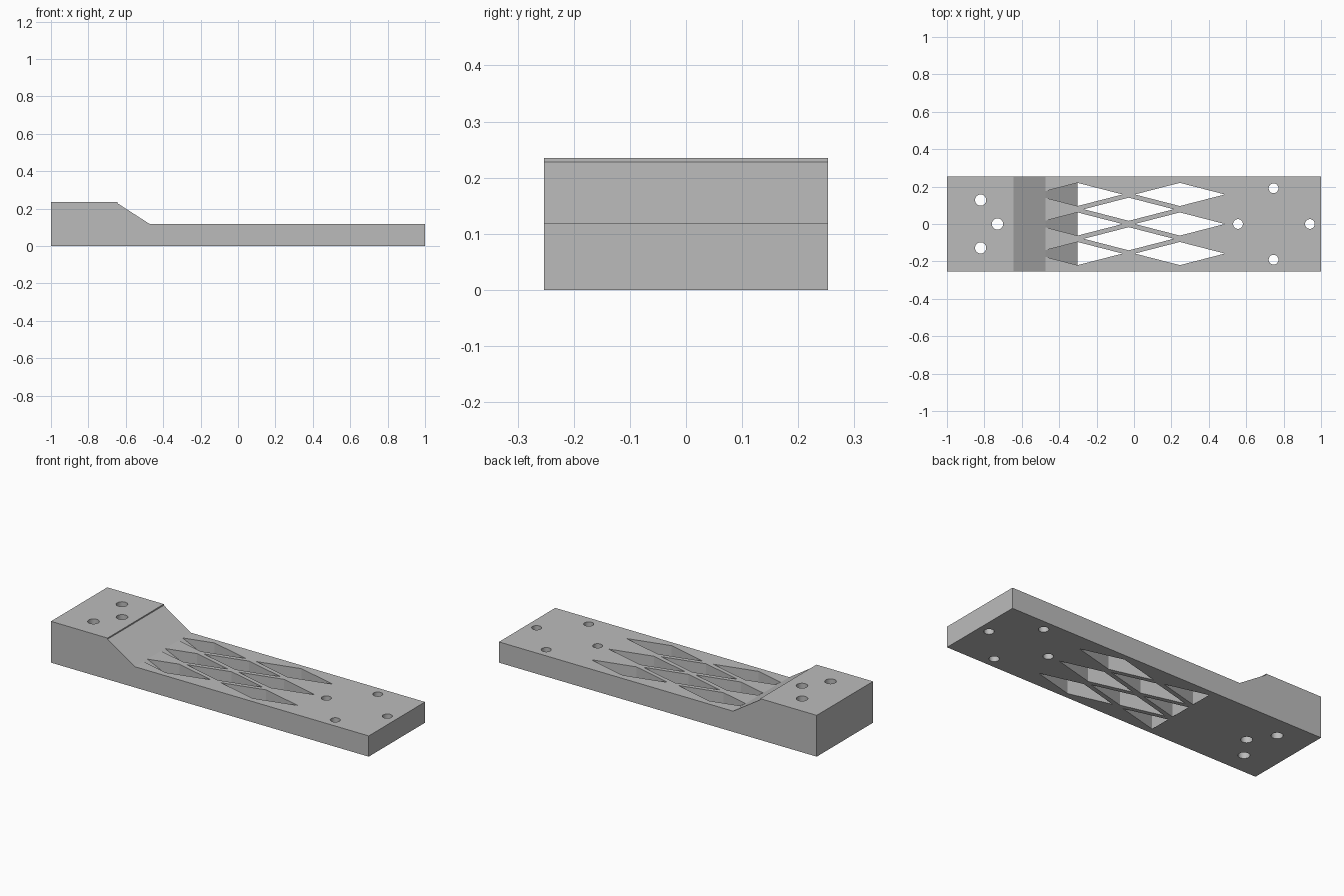
import bpy, bmesh, math
from mathutils import Vector

cube = bpy.data.objects.get("Cube")
if cube:
    bpy.data.objects.remove(cube, do_unlink=True)

HALF_W = 0.253
DECK = 0.118          # thin plate height
BLOCK = 0.235         # thick end height
RAMP_TOP, RAMP_FOOT, RAMP_END = -0.644, -0.473, -0.302

grey = bpy.data.materials.new("grey")
grey.use_nodes = True
grey.diffuse_color = (0.5, 0.5, 0.5, 1)
grey.node_tree.nodes["Principled BSDF"].inputs["Base Color"].default_value = (0.5, 0.5, 0.5, 1)


def prism(bm, points, shift):
    """Extrude a closed outline of 3D points by a vector; return its geometry."""
    face = bm.faces.new([bm.verts.new(p) for p in points])
    made = bmesh.ops.extrude_face_region(bm, geom=[face], use_keep_orig=True)["geom"]
    top = [g for g in made if isinstance(g, bmesh.types.BMVert)]
    bmesh.ops.translate(bm, verts=top, vec=shift)
    verts = set(top) | set(face.verts)
    faces = {f for v in verts for f in v.link_faces}
    edges = {e for v in verts for e in v.link_edges}
    bmesh.ops.recalc_face_normals(bm, faces=list(faces))
    return list(verts) + list(edges) + list(faces)


def finish(bm, name):
    mesh = bpy.data.meshes.new(name)
    bm.to_mesh(mesh)
    bm.free()
    mesh.materials.append(grey)
    obj = bpy.data.objects.new(name, mesh)
    bpy.context.collection.objects.link(obj)
    return obj


# Body: side profile swept across the width
profile = [(-1, 0), (1, 0), (1, DECK), (RAMP_FOOT, DECK),
           (RAMP_TOP, 0.228), (RAMP_TOP, BLOCK), (-1, BLOCK)]
bm = bmesh.new()
prism(bm, [(x, -HALF_W, z) for x, z in profile], (0, 2 * HALF_W, 0))
body = finish(bm, "mounting_plate")

# Cutters: through holes and lattice openings
bm = bmesh.new()


def hole(x, y, r, sides=32):
    ring = [(x + r * math.cos(a), y + r * math.sin(a), -0.1)
            for a in (math.tau * i / sides for i in range(sides))]
    prism(bm, ring, (0, 0, 0.5))


def diamond(x, y, ramped=False, length=0.241, width=0.062):
    outline = [(x - length, y, -0.1), (x, y - width, -0.1),
               (x + length, y, -0.1), (x, y + width, -0.1)]
    geom = prism(bm, outline, (0, 0, 0.4))
    if ramped:
        # Keep only the side above the ramp continued down to the base
        normal = Vector((DECK, 0, RAMP_FOOT - RAMP_END)) * Vector((1, 1, -1))
        cut = bmesh.ops.bisect_plane(bm, geom=geom, plane_co=(RAMP_END + 0.0005, 0, 0),
                                     plane_no=normal, clear_inner=True)["geom_cut"]
        edges = [g for g in cut if isinstance(g, bmesh.types.BMEdge)]
        bmesh.ops.holes_fill(bm, edges=edges, sides=0)


for y in (-0.158, 0, 0.158):
    diamond(0.245, y)
    diamond(RAMP_END, y, ramped=True)
for side in (-1, 1):
    diamond(-0.028, side * 0.079)
    hole(-0.82, side * 0.128, 0.03)
    hole(0.746, side * 0.191, 0.026)
hole(-0.73, 0, 0.03)
hole(0.556, 0, 0.026)
hole(0.94, 0, 0.026)
bmesh.ops.recalc_face_normals(bm, faces=bm.faces)
cutter = finish(bm, "opening_cutter")

# Cut the openings and bake the result
mod = body.modifiers.new("openings", 'BOOLEAN')
mod.operation = 'DIFFERENCE'
mod.solver = 'EXACT'
mod.object = cutter
bpy.context.view_layer.update()
graph = bpy.context.evaluated_depsgraph_get()
result = bpy.data.meshes.new_from_object(body.evaluated_get(graph))
body.modifiers.clear()
body.data = result
bpy.data.objects.remove(cutter, do_unlink=True)

# Smooth hole walls, crisp edges
bpy.ops.object.select_all(action='DESELECT')
body.select_set(True)
bpy.context.view_layer.objects.active = body
bpy.ops.object.shade_smooth_by_angle(angle=math.radians(25))
